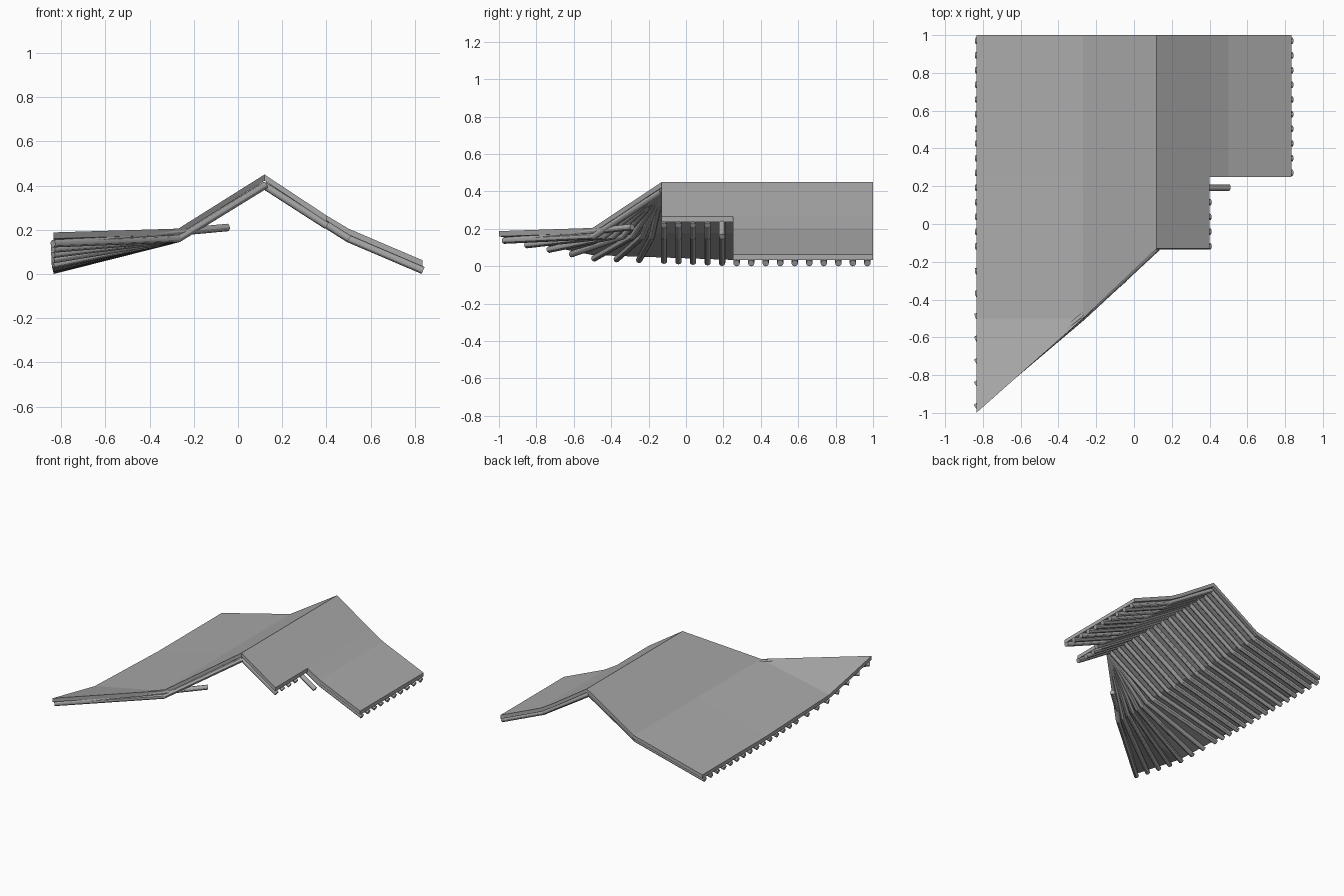
import bpy, bmesh
from mathutils import Vector

cube = bpy.data.objects.get("Cube")
if cube:
    bpy.data.objects.remove(cube)

grey = bpy.data.materials.new("roof_grey")
grey.use_nodes = True
colour = (0.4, 0.4, 0.4, 1)
grey.diffuse_color = colour
grey.node_tree.nodes["Principled BSDF"].inputs["Base Color"].default_value = colour

THICK, RADIUS = 0.028, 0.017
EAVE, LEFT_KINK, RIDGE, NOTCH, RIGHT_KINK = 0.835, -0.27, 0.12, 0.4, 0.5
KINK_Z, RIDGE_Z, NOTCH_Z, EAVE_Z = 0.205, 0.45, 0.265, 0.062
BACK, STEP, HIP, FRONT, MID = 1.0, 0.25, -0.13, -1.0, -0.5


def eave_height(y):
    """Height of the swept eave, which lifts towards the front corner."""
    if y > STEP:
        return EAVE_Z
    if y > MID:
        return EAVE_Z + 0.026 * (STEP - y) / (STEP - MID)
    return 0.088 + 0.1 * (MID - y) / (MID - FRONT)


def add_object(name, bm):
    bmesh.ops.recalc_face_normals(bm, faces=bm.faces)
    mesh = bpy.data.meshes.new(name)
    bm.to_mesh(mesh)
    bm.free()
    mesh.materials.append(grey)
    obj = bpy.data.objects.new(name, mesh)
    bpy.context.collection.objects.link(obj)
    return obj


# Roof deck: folded strips from eave to eave, given thickness downwards
bm = bmesh.new()
columns = [
    [(-EAVE, y, eave_height(y)) for y in (BACK, STEP, MID)],
    [(LEFT_KINK, y, KINK_Z) for y in (BACK, STEP, MID)],
    [(RIDGE, y, RIDGE_Z) for y in (BACK, STEP, HIP)],
    [(NOTCH, y, NOTCH_Z) for y in (BACK, STEP, HIP)],
    [(RIGHT_KINK, y, KINK_Z) for y in (BACK, STEP)],
    [(EAVE, y, EAVE_Z) for y in (BACK, STEP)],
]
grid = [[bm.verts.new(p) for p in col] for col in columns]
for a, b in zip(grid, grid[1:]):
    for i in range(min(len(a), len(b)) - 1):
        bm.faces.new((a[i], a[i + 1], b[i + 1], b[i]))
corner = bm.verts.new((-EAVE, FRONT, eave_height(FRONT)))
bm.faces.new((grid[0][2], corner, grid[1][2]))
extruded = bmesh.ops.extrude_face_region(bm, geom=bm.faces[:], use_keep_orig=True)
lower = [g for g in extruded["geom"] if isinstance(g, bmesh.types.BMVert)]
bmesh.ops.translate(bm, vec=(0, 0, -THICK), verts=lower)
add_object("roof_deck", bm)


def add_rafter(name, points):
    """Round pole along the points, hung just below the deck."""
    bm = bmesh.new()
    drop = Vector((0, 0, THICK + RADIUS))
    for start, end in zip(points, points[1:]):
        a, b = Vector(start) - drop, Vector(end) - drop
        axis = b - a
        matrix = axis.to_track_quat('Z', 'Y').to_matrix().to_4x4()
        matrix.translation = (a + b) / 2
        bmesh.ops.create_cone(bm, cap_ends=True, segments=12, radius1=RADIUS,
                              radius2=RADIUS, depth=axis.length + 0.006, matrix=matrix)
    obj = add_object(name, bm)
    bpy.context.view_layer.objects.active = obj
    obj.select_set(True)
    bpy.ops.object.shade_smooth_by_angle()
    obj.select_set(False)


# Straight rafters along the ridge; those at the notch are cut short
for i in range(15):
    y = 0.97 - i * 0.0777
    ridge = (RIDGE, y, RIDGE_Z - 0.005)
    add_rafter(f"left_rafter_{i}", [ridge, (LEFT_KINK, y, KINK_Z), (-EAVE, y, eave_height(y))])
    right = [ridge, (RIGHT_KINK, y, KINK_Z), (EAVE, y, EAVE_Z)]
    if 0.15 < y < STEP:
        right = right[:2]
    elif y < STEP:
        right = [ridge, (NOTCH, y, NOTCH_Z)]
    add_rafter(f"right_rafter_{i}", right)

# Fan rafters spreading from the ridge end to the lifted corner
for i in range(7):
    y = -0.25 - i * 0.12
    kink = Vector((LEFT_KINK, HIP + (y - HIP) * 0.43, KINK_Z))
    foot = Vector((-EAVE, y, eave_height(y)))
    add_rafter(f"fan_rafter_{i}", [(RIDGE, HIP, RIDGE_Z - 0.005), kink, foot])

# The foremost pole runs on past the fold under the hip
add_rafter("corner_pole", [foot, (-0.05, -0.29, 0.255)])
